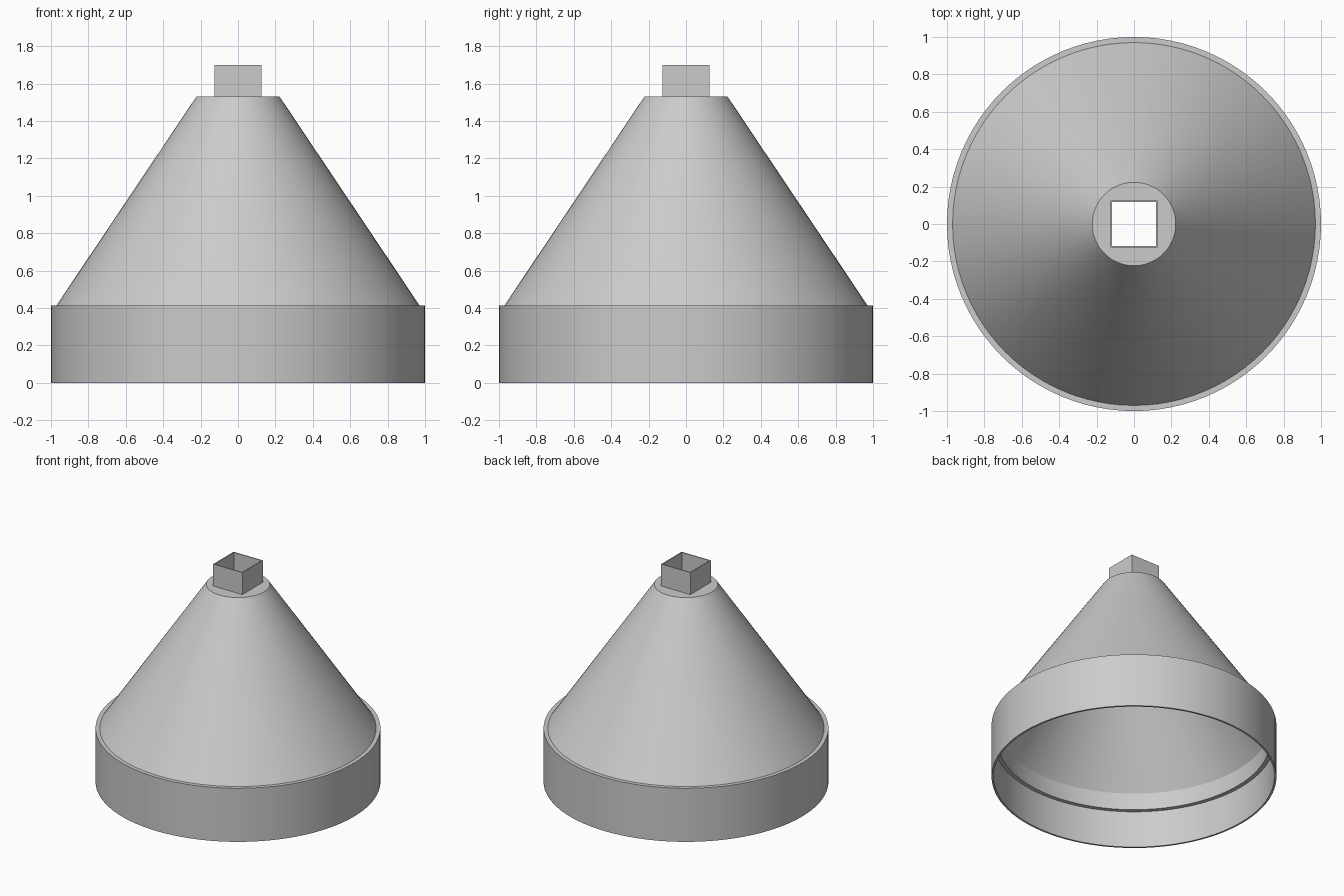
import bpy
import bmesh
from math import cos, sin, tau, radians

SEGMENTS = 96  # divisible by 8, so square rings get true corners

cube = bpy.data.objects.get("Cube")
if cube:
    bpy.data.objects.remove(cube, do_unlink=True)

grey = bpy.data.materials.new("light grey")
grey.use_nodes = True
colour = (0.6, 0.6, 0.6, 1)
grey.diffuse_color = colour
grey.node_tree.nodes["Principled BSDF"].inputs["Base Color"].default_value = colour


def sweep(name, profile):
    """Sweep a closed profile of (radius, height, shape) around the z axis."""
    bm = bmesh.new()
    rings = []
    for r, z, shape in profile:
        ring = []
        for i in range(SEGMENTS):
            c, s = cos(tau * i / SEGMENTS), sin(tau * i / SEGMENTS)
            k = r / max(abs(c), abs(s)) if shape == "square" else r
            ring.append(bm.verts.new((k * c, k * s, z)))
        rings.append(ring)
    for a, b in zip(rings, rings[1:] + rings[:1]):
        for i in range(SEGMENTS):
            j = (i + 1) % SEGMENTS
            bm.faces.new((a[i], a[j], b[j], b[i]))
    bmesh.ops.recalc_face_normals(bm, faces=bm.faces)
    mesh = bpy.data.meshes.new(name)
    bm.to_mesh(mesh)
    bm.free()
    mesh.materials.append(grey)
    obj = bpy.data.objects.new(name, mesh)
    bpy.context.collection.objects.link(obj)
    bpy.ops.object.select_all(action="DESELECT")
    obj.select_set(True)
    bpy.context.view_layer.objects.active = obj
    bpy.ops.object.shade_smooth_by_angle(angle=radians(25))
    return obj


# Hollow cone with a stepped collar below and a square opening in its cap
sweep("funnel_body", [
    (1.0, 0.0, "round"),
    (1.0, 0.415, "round"),
    (0.97, 0.415, "round"),
    (0.223, 1.53, "round"),
    (0.125, 1.53, "square"),
    (0.125, 1.515, "square"),
    (0.208, 1.515, "round"),
    (0.955, 0.415, "round"),
    (0.955, 0.285, "round"),
    (0.986, 0.285, "round"),
    (0.986, 0.0, "round"),
])

# Thin-walled square spout, open at both ends
sweep("square_spout", [
    (0.125, 1.515, "square"),
    (0.125, 1.70, "square"),
    (0.117, 1.70, "square"),
    (0.117, 1.515, "square"),
])
